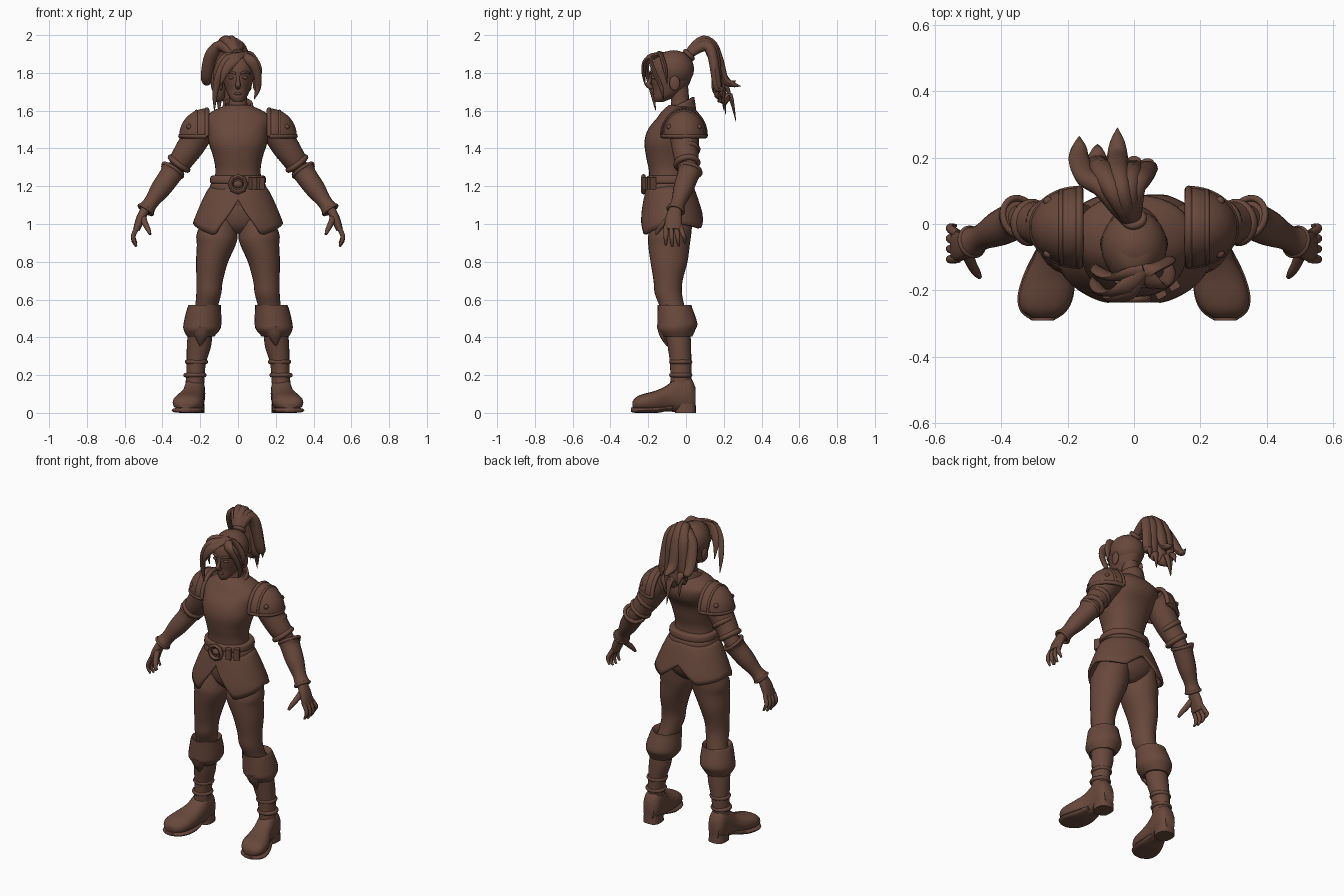
import bpy
import bmesh
from math import cos, sin, pi, copysign
from mathutils import Vector

old = bpy.data.objects.get("Cube")
if old:
    bpy.data.objects.remove(old, do_unlink=True)

X, Y, Z = Vector((1, 0, 0)), Vector((0, 1, 0)), Vector((0, 0, 1))
SIDES = (("left", 1), ("right", -1))

brown = bpy.data.materials.new("leather brown")
brown.use_nodes = True
colour = (.14, .065, .045, 1)
brown.diffuse_color = colour
brown.node_tree.nodes["Principled BSDF"].inputs["Base Color"].default_value = colour
parts = []


def finish(obj, name):
    obj.name = obj.data.name = name
    obj.data.materials.append(brown)
    parts.append(obj)
    return obj


def build(name, grid, closed, caps, s=1):
    """Skin a grid of points; s = -1 mirrors it across x."""
    bm = bmesh.new()
    rows = [[bm.verts.new((p.x * s, p.y, p.z)) for p in row] for row in grid]
    for low, high in zip(rows, rows[1:]):
        count = len(low)
        for i in range(count if closed else count - 1):
            j = (i + 1) % count
            bm.faces.new((low[i], low[j], high[j], high[i]))
    if caps:
        bm.faces.new(rows[0])
        bm.faces.new(rows[-1])
    bmesh.ops.recalc_face_normals(bm, faces=bm.faces)
    mesh = bpy.data.meshes.new(name)
    bm.to_mesh(mesh)
    bm.free()
    obj = bpy.data.objects.new(name, mesh)
    bpy.context.collection.objects.link(obj)
    return finish(obj, name)


def smooth(points, steps):
    """Catmull-Rom through stations of position and radii."""
    points = [tuple(p) + (p[-1],) * (5 - len(p)) for p in points]
    out = []
    for i in range(len(points) - 1):
        a, b = points[max(i - 1, 0)], points[i]
        c, d = points[i + 1], points[min(i + 2, len(points) - 1)]
        for k in range(steps):
            t = k / steps
            out.append([q + t / 2 * (r - p + t * (2*p - 5*q + 4*r - w + t * (3*q - p - 3*r + w)))
                        for p, q, r, w in zip(a, b, c, d)])
    return out + [list(points[-1])]


def sweep(name, points, axes=None, ref=Y, sides=16, power=1, s=1, steps=4):
    """Stations (x, y, z, radius, second radius) joined into a closed body."""
    path = smooth(points, steps)
    grid = []
    for i, p in enumerate(path):
        if axes:
            u, v = axes
        else:
            tangent = Vector(path[min(i + 1, len(path) - 1)][:3]) - Vector(path[max(i - 1, 0)][:3])
            tangent.normalize()
            u = (ref - tangent * ref.dot(tangent)).normalized()
            v = tangent.cross(u)
        row = []
        for k in range(sides):
            c, n = cos(2 * pi * k / sides), sin(2 * pi * k / sides)
            c, n = copysign(abs(c) ** power, c), copysign(abs(n) ** power, n)
            row.append(Vector(p[:3]) + u * c * max(p[3], .001) + v * n * max(p[4], .001))
        grid.append(row)
    return build(name, grid, True, True, s)


def loft(name, points, **options):
    return sweep(name, points, axes=(X, Y), **options)


def shell(name, f, nu, nv, closed, thick, s=1):
    span = nu if closed else nu - 1
    grid = [[Vector(f(i / span, j / nv)) for i in range(nu)] for j in range(nv + 1)]
    obj = build(name, grid, closed, False, s)
    wall = obj.modifiers.new("wall", "SOLIDIFY")
    wall.thickness = thick
    wall.offset = 0
    return obj


def ball(name, centre, scale):
    bpy.ops.mesh.primitive_uv_sphere_add(segments=20, ring_count=12, location=centre)
    bpy.context.object.scale = scale
    return finish(bpy.context.object, name)


def ring(name, centre, axis, radius, tube, segments=24):
    bpy.ops.mesh.primitive_torus_add(location=centre, major_radius=radius, minor_radius=tube,
                                     major_segments=segments, minor_segments=8)
    obj = bpy.context.object
    obj.rotation_euler = Vector(axis).to_track_quat("Z", "Y").to_euler()
    return finish(obj, name)


# Trunk, neck and belt
loft("tunic_body", [(0, -.085, 1.14, .14, .11), (0, -.095, 1.27, .12, .1), (0, -.095, 1.35, .13, .115),
                    (0, -.09, 1.43, .155, .13), (0, -.06, 1.5, .165, .142), (0, -.035, 1.56, .175, .12),
                    (0, -.035, 1.6, .13, .09), (0, -.03, 1.63, .06, .06)], sides=32, power=.9)
loft("hips", [(0, -.07, 1.16, .13, .1), (0, -.06, 1.06, .17, .12), (0, -.065, .99, .13, .1),
              (0, -.07, .95, .05, .06)], sides=24)
loft("neck", [(0, -.03, 1.57, .06), (0, -.03, 1.65, .048), (0, -.04, 1.74, .05)])
for name, z in (("belt_upper", 1.235), ("belt_lower", 1.195)):
    loft(name, [(0, -.085, z - .022, .135, .112), (0, -.085, z - .015, .148, .124),
                (0, -.085, z + .015, .145, .121), (0, -.085, z + .022, .13, .107)], sides=32, power=.9)
ring("belt_buckle", (0, -.225, 1.21), Y, .042, .012, 8)
ball("buckle_pin", (0, -.215, 1.21), (.025, .02, .02))
for i, x in enumerate((.075, .115)):
    bpy.ops.mesh.primitive_cube_add(size=1, location=(x, -.2 + i * .025, 1.215))
    pouch = finish(bpy.context.object, "belt_pouch_" + str(i + 1))
    pouch.scale = (.032, .05, .065)
    pouch.rotation_euler.z = .5
    pouch.modifiers.new("round", "BEVEL").width = .01


# Skirt with front and back splits, flap and collar
def hem(d):
    keys = [(0, 1.13), (.16, 1.07), (.55, .94), (pi / 2, 1.01), (2.6, .975), (3, 1.05), (3.2, 1.08)]
    for (a, za), (b, zb) in zip(keys, keys[1:]):
        if d <= b:
            return za + (zb - za) * (d - a) / (b - a)


def skirt(u, v):
    d = 2 * pi * u
    z = 1.2 + (hem(min(d, 2 * pi - d)) - 1.2) * v
    flare = min(1, (1.2 - z) / .2) ** .8
    return ((.14 + .095 * flare) * sin(d), -.085 + .012 * flare - (.115 + .055 * flare) * cos(d), z)


def collar(u, v):
    back = -cos(2 * pi * u)
    wide = .085 - .012 * v
    return (wide * sin(2 * pi * u), -.035 + wide * back, 1.58 + .012 * back + v * (.055 + .025 * back))


shell("tunic_skirt", skirt, 72, 8, True, .012)
shell("collar", collar, 32, 4, True, .012)
shell("front_flap", lambda u, v: ((u - .5) * (.09 - .03 * v), -.185 + .03 * v, 1.19 - .2 * v), 5, 4, False, .012)

# Head and face
loft("head", [(0, -.145, 1.645, .02, .02), (0, -.12, 1.67, .045, .055), (0, -.09, 1.71, .064, .085),
              (0, -.08, 1.76, .08, .105), (0, -.075, 1.82, .09, .113), (0, -.07, 1.87, .08, .1),
              (0, -.07, 1.905, .05, .065), (0, -.07, 1.915, .015, .02)], sides=28)
ball("hair_cap", (0, -.065, 1.82), (.1, .108, .1))
sweep("nose", [(0, -.18, 1.79, .007), (0, -.193, 1.755, .01), (0, -.2, 1.735, .014), (0, -.178, 1.72, .01)], ref=X)
ball("lips", (0, -.17, 1.69), (.02, .012, .008))
for side, s in SIDES:
    ball(side + "_eye", (.035 * s, -.172, 1.775), (.018, .012, .009))
    sweep(side + "_brow", [(.012, -.188, 1.795, .006), (.04, -.182, 1.805, .007), (.065, -.16, 1.795, .004)],
          ref=Z, sides=8, s=s)
    ball(side + "_ear", (.09 * s, -.06, 1.745), (.012, .028, .04))

# Fringe locks, swept from one parting
root = (.03, -.14, 1.9, .02, .012)
fringe = [[(-.04, -.2, 1.88), (-.095, -.205, 1.8), (-.12, -.18, 1.7), (-.125, -.16, 1.6)],
          [(-.02, -.21, 1.87), (-.065, -.225, 1.81), (-.095, -.215, 1.73)],
          [(-.06, -.16, 1.88), (-.11, -.14, 1.8), (-.115, -.12, 1.7)],
          [(.065, -.185, 1.87), (.1, -.165, 1.8), (.105, -.13, 1.72), (.085, -.12, 1.66)],
          [(.06, -.13, 1.89), (.105, -.11, 1.82), (.11, -.1, 1.74)]]
for i, lock in enumerate(fringe):
    body = [p + (.028 - .006 * k, .012) for k, p in enumerate(lock[:-1])]
    sweep("fringe_lock_" + str(i + 1), [root] + body + [lock[-1] + (.002, .002)], ref=X, sides=10)

# Ponytail: locks rise from the tie, arch over and fall to their tips
ring("hair_tie", (0, .015, 1.895), (-.1, .7, .7), .028, .012)
tips = [(-.05, .265, 1.54), (-.1, .21, 1.58), (-.165, .265, 1.76), (-.05, .29, 1.73),
        (0, .2, 1.6), (.04, .19, 1.66), (-.11, .24, 1.66), (-.03, .17, 1.64)]
for i, (x, y, z) in enumerate(tips):
    drop = .012 * (i % 3)
    sweep("ponytail_lock_" + str(i + 1), [
        (0, -.01, 1.87, .018), (x * .25 - .01, .05, 1.945 - drop, .026), (x * .5 - .015, .11, 1.967 - drop, .03),
        (x * .8 - .01, .165 - drop, 1.89, .036, .028), (x, .1 + y * .35, .6 * z + .73, .032, .024),
        (x, .06 + y * .65, .3 * z + 1.22, .022, .016), (x, y, z, .001)], ref=X, sides=10)


# Pauldron dome, shared by its edge rims
def dome(u, v, grow=1):
    a, b = pi * u, pi / 2 * v
    return (.165 + .14 * sin(b) * grow, -.01 + .113 * cos(b) * cos(a) * grow, 1.465 + .14 * cos(b) * sin(a) * grow)


for side, s in SIDES:
    # Shoulder armour
    shell(side + "_pauldron", dome, 25, 10, False, .014, s)
    top = [dome(k / 12, 0) + (.013,) for k in range(13)]
    edge = [dome(0, k / 8) for k in range(9)] + [dome(1, k / 8) for k in range(7, -1, -1)]
    sweep(side + "_pauldron_inner_rim", top, ref=X, sides=8, s=s, steps=2)
    sweep(side + "_pauldron_lower_rim", [p + (.012,) for p in edge], ref=Z, sides=8, s=s, steps=2)
    band = [dome(k / 12, .25, 1.03) + (.008,) for k in range(13)]
    sweep(side + "_pauldron_band", band, ref=X, sides=8, s=s, steps=2)
    for name, u in (("front", .15), ("back", .85)):
        x, y, z = dome(u, .45, 1.03)
        ball(side + "_pauldron_stud_" + name, (x * s, y, z), (.014, .014, .014))

    # Sleeve, forearm and flared bracer
    sweep(side + "_sleeve", [(.15, -.01, 1.54, .07), (.2, -.01, 1.5, .08), (.245, -.005, 1.42, .073),
                             (.285, 0, 1.36, .066), (.315, .01, 1.315, .06)], s=s)
    for i, (x, z) in enumerate(((.265, 1.39), (.312, 1.32))):
        ring(side + "_sleeve_roll_" + str(i + 1), (x * s, .005, z), (.6 * s, .1, -.8), .056, .016)
    sweep(side + "_forearm", [(.3, .01, 1.34, .048), (.345, .012, 1.27, .045), (.42, -.02, 1.17, .042),
                              (.49, -.055, 1.07, .03)], s=s)
    sweep(side + "_bracer", [(.345, .02, 1.285, .066), (.36, .01, 1.255, .058), (.41, -.015, 1.185, .053),
                             (.46, -.04, 1.115, .039), (.488, -.054, 1.075, .047)], s=s)
    ring(side + "_bracer_top_rim", (.345 * s, .02, 1.285), (.55 * s, -.25, -.8), .06, .01)
    ring(side + "_bracer_cuff_rim", (.488 * s, -.054, 1.075), (.55 * s, -.25, -.8), .042, .009)

    # Hand
    sweep(side + "_palm", [(.485, -.055, 1.09, .03, .024), (.515, -.065, 1.03, .044, .024),
                           (.538, -.068, .97, .046, .018)], s=s, power=.85)
    for i, finger in enumerate(("index", "middle", "ring", "little")):
        y, long = -.105 + .025 * i, (.008, 0, .004, .02)[i]
        sweep(side + "_" + finger + "_finger", [
            (.53, y, .99, .013), (.552, y * 1.2 + .02, .945, .013), (.553, y * 1.3 + .03, .91 + long, .011),
            (.538, y * 1.35 + .035, .88 + long, .006)], sides=10, s=s)
    sweep(side + "_thumb", [(.505, -.08, 1.04, .018), (.49, -.12, 1, .016), (.475, -.145, .97, .013),
                            (.465, -.16, .945, .007)], sides=10, s=s)

    # Leg and turned-down boot cuff
    loft(side + "_leg", [(.09, -.06, 1.07, .08, .1), (.11, -.085, .95, .108, .113), (.115, -.09, .89, .103, .11),
                         (.137, -.09, .8, .085, .098), (.15, -.095, .7, .07, .077), (.155, -.093, .63, .066, .072),
                         (.17, -.07, .55, .06, .065), (.198, -.045, .43, .064, .066), (.207, -.035, .35, .064, .062),
                         (.222, -.028, .25, .05, .056), (.23, -.028, .12, .05, .056)], sides=24, s=s)
    loft(side + "_boot_cuff", [(.175, -.065, .545, .06, .07), (.175, -.062, .572, .082, .088),
                               (.18, -.058, .55, .09, .093), (.188, -.046, .475, .1, .106),
                               (.192, -.05, .44, .096, .1), (.198, -.045, .405, .072, .078)], sides=24, s=s)
    sweep(side + "_cuff_point", [(.19, -.135, .46, .04, .02), (.195, -.12, .41, .035, .02),
                                 (.2, -.1, .355, .004)], ref=X, sides=10, s=s)
    for i, z in enumerate((.2, .27)):
        ring(side + "_ankle_strap_" + str(i + 1), ((.228 - i * .008) * s, -.028, z), Z, .05, .012)

    # Boot foot, sole and heel
    sweep(side + "_boot_foot", [(.228, .05, .08, .035, .055), (.228, .02, .1, .053, .09), (.23, -.04, .1, .056, .095),
                                (.24, -.1, .077, .062, .07), (.255, -.16, .062, .076, .056),
                                (.266, -.22, .056, .08, .046), (.272, -.26, .05, .066, .036),
                                (.274, -.283, .042, .035, .02)], axes=(X, Z), power=.85, s=s)
    sweep(side + "_boot_sole", [(.24, -.07, .03, .052, .012), (.255, -.15, .016, .077, .016),
                                (.267, -.22, .014, .084, .014), (.273, -.265, .014, .068, .014),
                                (.275, -.29, .016, .034, .012)], axes=(X, Z), power=.7, s=s)
    loft(side + "_boot_heel", [(.228, -.002, 0, .052, .056), (.228, -.002, .05, .05, .053)], power=.7, s=s)

# Smooth shading with crisp edges
bpy.ops.object.select_all(action="DESELECT")
for obj in parts:
    obj.select_set(True)
bpy.context.view_layer.objects.active = parts[0]
bpy.ops.object.shade_smooth_by_angle(angle=.8)
